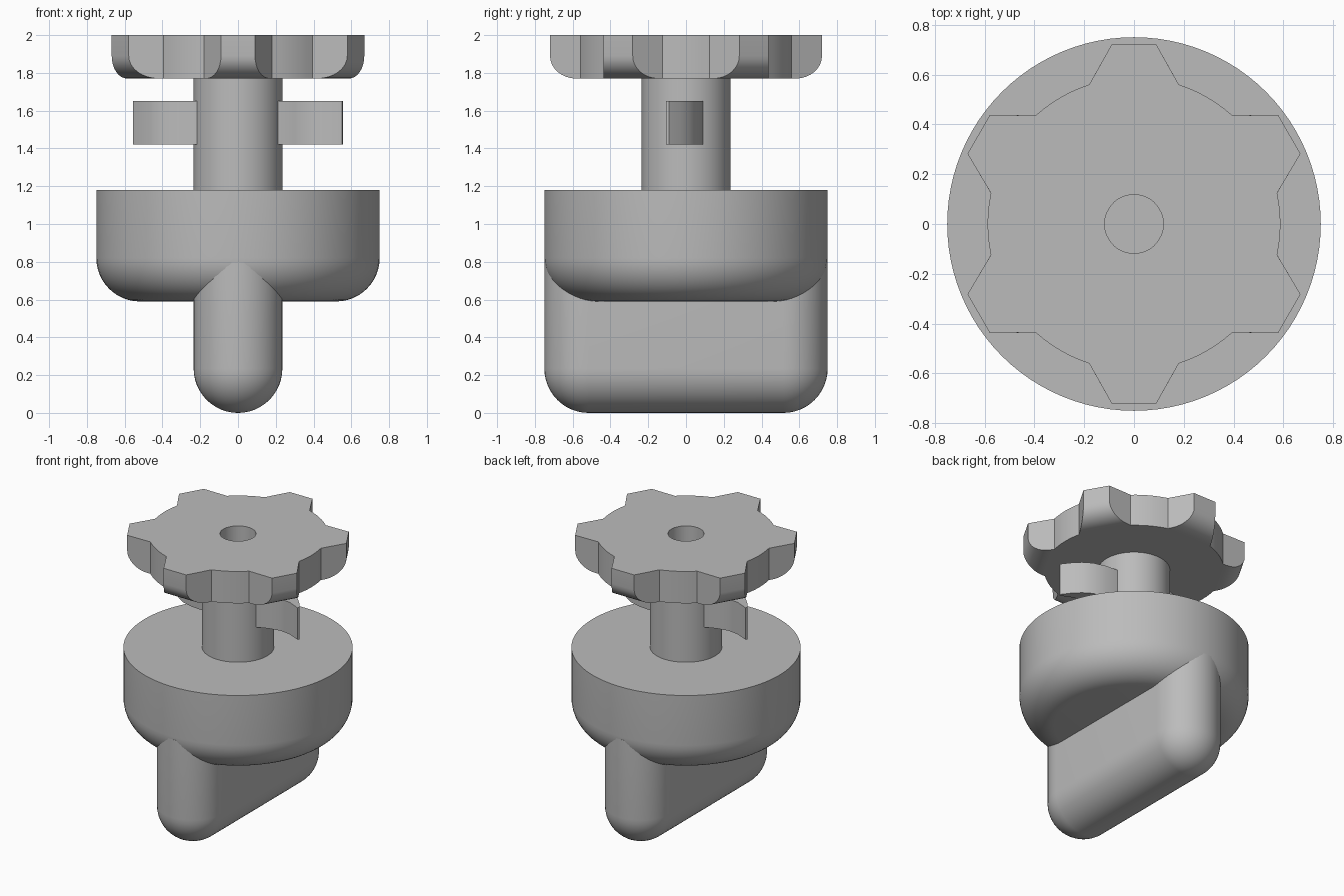
import bpy
import bmesh
from math import sin, cos, pi, radians, hypot, atan2

if "Cube" in bpy.data.objects:
    bpy.data.objects.remove(bpy.data.objects["Cube"], do_unlink=True)

# Single plain grey material
grey = bpy.data.materials.new("plain_grey")
grey.use_nodes = True
colour = (0.5, 0.5, 0.5, 1)
grey.diffuse_color = colour
grey.node_tree.nodes["Principled BSDF"].inputs["Base Color"].default_value = colour


def stack(name, rings):
    """Skin a list of (outline, z) rings of equal point count and cap both ends."""
    bm = bmesh.new()
    loops = [[bm.verts.new((x, y, z)) for x, y in outline] for outline, z in rings]
    n = len(loops[0])
    for low, high in zip(loops, loops[1:]):
        for i in range(n):
            j = (i + 1) % n
            bm.faces.new((low[i], low[j], high[j], high[i]))
    bm.faces.new(loops[0][::-1])
    bm.faces.new(loops[-1])
    bmesh.ops.recalc_face_normals(bm, faces=bm.faces)
    mesh = bpy.data.meshes.new(name)
    bm.to_mesh(mesh)
    bm.free()
    mesh.materials.append(grey)
    obj = bpy.data.objects.new(name, mesh)
    bpy.context.collection.objects.link(obj)
    bpy.ops.object.select_all(action="DESELECT")
    obj.select_set(True)
    bpy.context.view_layer.objects.active = obj
    bpy.ops.object.shade_smooth_by_angle(angle=radians(25))
    return obj


def circle(r, n=96):
    return [(r * cos(2 * pi * i / n), r * sin(2 * pi * i / n)) for i in range(n)]


def stadium(r, half, n=24):
    """Slot outline running along y."""
    pts = []
    for side in (1, -1):
        for i in range(n + 1):
            a = pi * i / n
            pts.append((side * r * cos(a), side * (half + r * sin(a))))
    return pts


def quarter(n):
    return [pi / 2 * i / n for i in range(n + 1)]


# Round body with a rounded lower edge
R, F, BASE, TOP = 0.75, 0.23, 0.59, 1.18
body = [(circle(R - F + F * sin(a)), BASE + F * (1 - cos(a))) for a in quarter(12)]
stack("round_body", body + [(circle(R), TOP)])

# Grip bar with a fully rounded underside
W = 0.235
bar = [(stadium(max(W * sin(a), 0.002), R - W), W * (1 - cos(a))) for a in quarter(12)]
stack("grip_bar", bar + [(stadium(W, R - W), 0.8)])

# Stem
stack("stem", [(circle(W), TOP - 0.05), (circle(W), 1.78)])

# Two hooked cam fins, one turned half way round from the other
fin = [(0.18, -0.1), (0.22, -0.1), (0.3, -0.07), (0.38, -0.055), (0.46, -0.065),
       (0.55, -0.105), (0.555, -0.09), (0.51, -0.03), (0.46, 0.02), (0.4, 0.058),
       (0.31, 0.083), (0.22, 0.09), (0.18, 0.09)]
for name, s in (("left_fin", 1), ("right_fin", -1)):
    outline = [(s * x, s * y) for x, y in fin]
    stack(name, [(outline, 1.42), (outline, 1.65)])

# Six-lobed knob: lobe tips pull in toward the underside, valleys stay straight
VALLEY, TIP_R, FILLET, LOW, HIGH = 0.588, 0.726, 0.12, 1.77, 2.0


def lobed(radius):
    t = (radius - VALLEY) / (TIP_R - VALLEY)
    along, half = 0.56 + 0.16 * t, 0.18 - 0.09 * t
    pts = []
    for k in range(6):
        mid = radians(30 + 60 * k)
        for v in (-half, half):
            pts.append((along * cos(mid) - v * sin(mid), along * sin(mid) + v * cos(mid)))
        edge = atan2(0.18, 0.56)
        # Lobe roots and the arc leading to the next lobe
        pts.insert(-2, (VALLEY * cos(mid - edge), VALLEY * sin(mid - edge)))
        gap = radians(60) - 2 * edge
        for i in range(6):
            a = mid + edge + gap * i / 6
            pts.append((VALLEY * cos(a), VALLEY * sin(a)))
    return pts


def bore(radius):
    """Round hole with points lined up with the knob outline."""
    return [(radius * x / hypot(x, y), radius * y / hypot(x, y)) for x, y in lobed(TIP_R)]


knob = [(lobed(TIP_R - FILLET + FILLET * sin(a)), LOW + FILLET * (1 - cos(a)))
        for a in quarter(8)]
knob.append((lobed(TIP_R), HIGH))
# Blind hole sunk through the knob
knob += [(bore(0.118), HIGH), (bore(0.118), LOW + 0.012)]
stack("lobed_knob", knob)
